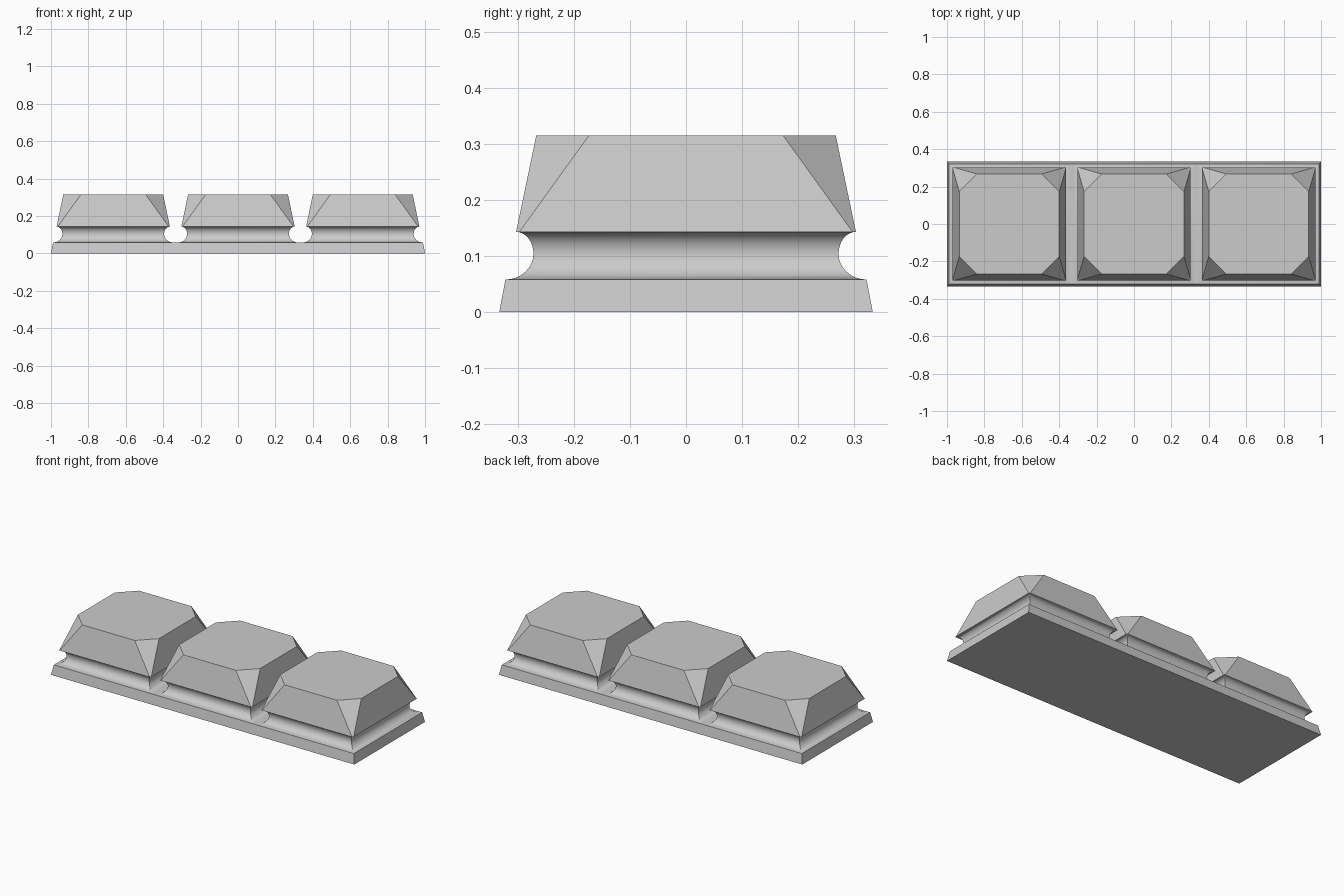
import bpy, bmesh, math

cube = bpy.data.objects.get("Cube")
if cube:
    bpy.data.objects.remove(cube, do_unlink=True)

grey = bpy.data.materials.new("stone_grey")
grey.use_nodes = True
grey.diffuse_color = (0.6, 0.6, 0.6, 1)
grey.node_tree.nodes["Principled BSDF"].inputs["Base Color"].default_value = (0.6, 0.6, 0.6, 1)


def outline(hx, hy, cut, z):
    """Rectangle, with clipped corners when cut is above zero."""
    pts = []
    for sx, sy in ((1, 1), (-1, 1), (-1, -1), (1, -1)):
        if cut:
            pair = [(sx * hx, sy * (hy - cut), z), (sx * (hx - cut), sy * hy, z)]
            pts += pair if sx == sy else pair[::-1]
        else:
            pts.append((sx * hx, sy * hy, z))
    return pts


def loft(name, rings, x=0, smooth=False):
    """Closed solid skinned through a stack of outlines."""
    bm = bmesh.new()
    loops = [[bm.verts.new(p) for p in ring] for ring in rings]
    for low, high in zip(loops, loops[1:]):
        n = len(low)
        for i in range(n):
            j = (i + 1) % n
            bm.faces.new((low[i], low[j], high[j], high[i]))
    bm.faces.new(loops[0][::-1])
    bm.faces.new(loops[-1])
    bmesh.ops.recalc_face_normals(bm, faces=bm.faces)
    mesh = bpy.data.meshes.new(name)
    bm.to_mesh(mesh)
    bm.free()
    mesh.materials.append(grey)
    obj = bpy.data.objects.new(name, mesh)
    obj.location.x = x
    bpy.context.collection.objects.link(obj)
    if smooth:
        bpy.ops.object.select_all(action="DESELECT")
        obj.select_set(True)
        bpy.context.view_layer.objects.active = obj
        bpy.ops.object.shade_smooth_by_angle(angle=math.radians(35))
    return obj


# Base plate with slightly sloping sides
loft("base_plate", [outline(1, 0.333, 0, 0), outline(0.989, 0.322, 0, 0.058)])

# Concave neck profile: two quarter ellipses meeting at the waist
WAIST, WAIST_Z, STEPS = 0.272, 0.104, 8
neck = []
for i in range(2 * STEPS + 1):
    a = math.pi / 2 * (i / STEPS - 1)
    foot = a < 0
    reach, rise = (0.05, 0.046) if foot else (0.031, 0.039)
    half = WAIST + reach * (1 - math.cos(a))
    neck.append(outline(half, half, 0, WAIST_Z + rise * math.sin(a)))

# Tapered block with corner facets widening to the top
cap = [outline(0.303, 0.303, 0.006, 0.143), outline(0.267, 0.267, 0.094, 0.315)]

for side, x in (("right", -0.667), ("middle", 0), ("left", 0.667)):
    loft(side + "_neck", neck, x, smooth=True)
    loft(side + "_block", cap, x)
